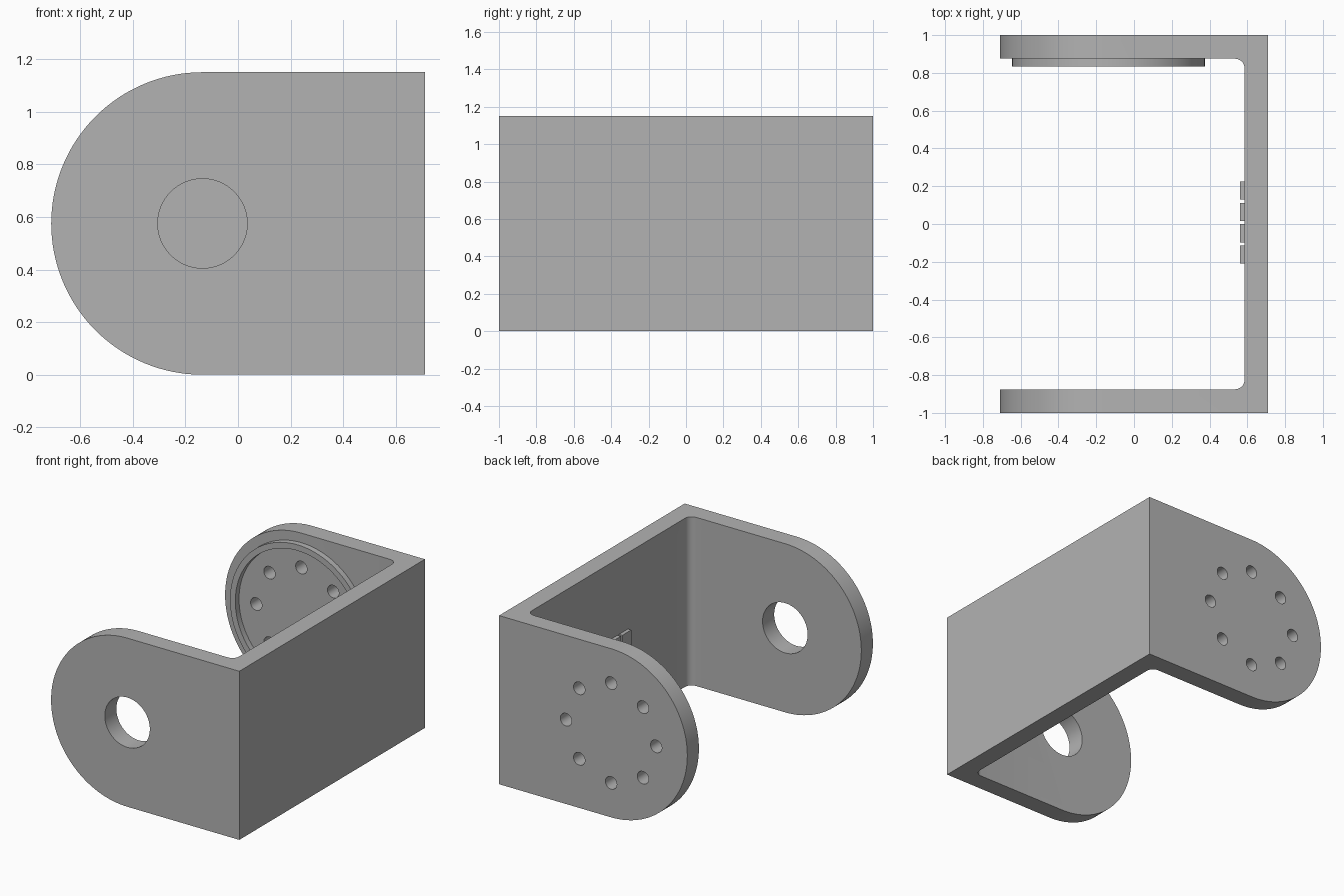
import bpy, bmesh
from math import cos, sin, pi, radians
from mathutils import Vector

cube = bpy.data.objects.get("Cube")
if cube:
    bpy.data.objects.remove(cube, do_unlink=True)

HALF_X, HEIGHT, WALL = 0.71, 1.15, 0.125
MID_Z = HEIGHT / 2
AXIS_X = HALF_X * -1 + MID_Z      # axis shared by the round ends, bore and ring

grey = bpy.data.materials.new("plain grey")
grey.use_nodes = True
colour = (0.45, 0.45, 0.45, 1)
grey.diffuse_color = colour
grey.node_tree.nodes["Principled BSDF"].inputs["Base Color"].default_value = colour


def arc(cx, cy, r, start, end, steps):
    """Points along an arc, angles in degrees."""
    angles = [radians(start + (end - start) * i / steps) for i in range(steps + 1)]
    return [(cx + r * cos(a), cy + r * sin(a)) for a in angles]


def prism(name, outline, place, direction):
    """Extrude a flat outline along a direction."""
    bm = bmesh.new()
    face = bm.faces.new([bm.verts.new(place(u, v)) for u, v in outline])
    new = bmesh.ops.extrude_face_region(bm, geom=[face])["geom"]
    moved = [g for g in new if isinstance(g, bmesh.types.BMVert)]
    bmesh.ops.translate(bm, verts=moved, vec=Vector(direction))
    bmesh.ops.recalc_face_normals(bm, faces=bm.faces)
    mesh = bpy.data.meshes.new(name)
    bm.to_mesh(mesh)
    bm.free()
    mesh.materials.append(grey)
    obj = bpy.data.objects.new(name, mesh)
    bpy.context.collection.objects.link(obj)
    return obj


def disc(name, x, z, r, y0, y1, steps=96):
    """Cylinder lying along y."""
    return prism(name, arc(x, z, r, 0, 360, steps)[:-1],
                 lambda u, v: (u, y0, v), (0, y1 - y0, 0))


def combine(obj, tool, operation):
    """Apply a boolean and delete the tool."""
    mod = obj.modifiers.new(operation, "BOOLEAN")
    mod.operation, mod.object, mod.solver = operation, tool, "EXACT"
    bpy.context.view_layer.objects.active = obj
    bpy.ops.object.modifier_apply(modifier=mod.name)
    bpy.data.objects.remove(tool, do_unlink=True)


def smooth(obj):
    bpy.ops.object.select_all(action="DESELECT")
    obj.select_set(True)
    bpy.context.view_layer.objects.active = obj
    bpy.ops.object.shade_smooth_by_angle(angle=radians(30))


# U-shaped bracket with filleted inner corners
inner_x, inner_y, fillet = HALF_X - WALL, 1 - WALL, 0.05
channel = [(-HALF_X, -1), (HALF_X, -1), (HALF_X, 1), (-HALF_X, 1), (-HALF_X, inner_y)]
channel += arc(inner_x - fillet, inner_y - fillet, fillet, 90, 0, 8)
channel += arc(inner_x - fillet, fillet - inner_y, fillet, 0, -90, 8)
channel += [(-HALF_X, -inner_y)]
bracket = prism("bracket", channel, lambda u, v: (u, v, 0), (0, 0, HEIGHT))

# Rounded arm ends
end_shape = arc(AXIS_X, MID_Z, MID_Z, 90, 270, 64) + [(1, 0), (1, HEIGHT)]
end_tool = prism("end_tool", end_shape, lambda u, v: (u, -1.2, v), (0, 2.4, 0))
combine(bracket, end_tool, "INTERSECT")

# Bore in the front arm
combine(bracket, disc("bore_tool", AXIS_X, MID_Z, 0.17, -1.2, -0.7), "DIFFERENCE")

# Circle of bolt holes in the back arm
for i in range(8):
    a = i * pi / 4
    hole = disc("hole_tool", AXIS_X + 0.34 * cos(a), MID_Z + 0.34 * sin(a),
                0.043, 0.7, 1.2, 32)
    combine(bracket, hole, "DIFFERENCE")
smooth(bracket)

# Raised ring on the inside of the back arm
ring = disc("locating_ring", AXIS_X, MID_Z, 0.51, 0.835, inner_y + 0.01)
combine(ring, disc("ring_tool", AXIS_X, MID_Z, 0.47, 0.7, 1.2), "DIFFERENCE")
smooth(ring)

# Row of plain raised pads on the inside of the wall
for i in range(4):
    y = -0.21 + i * 0.113
    prism(f"wall_pad_{i + 1}", [(y, 0.52), (y + 0.096, 0.52), (y + 0.096, 0.63), (y, 0.63)],
          lambda u, v: (0.56, u, v), (0.03, 0, 0))
